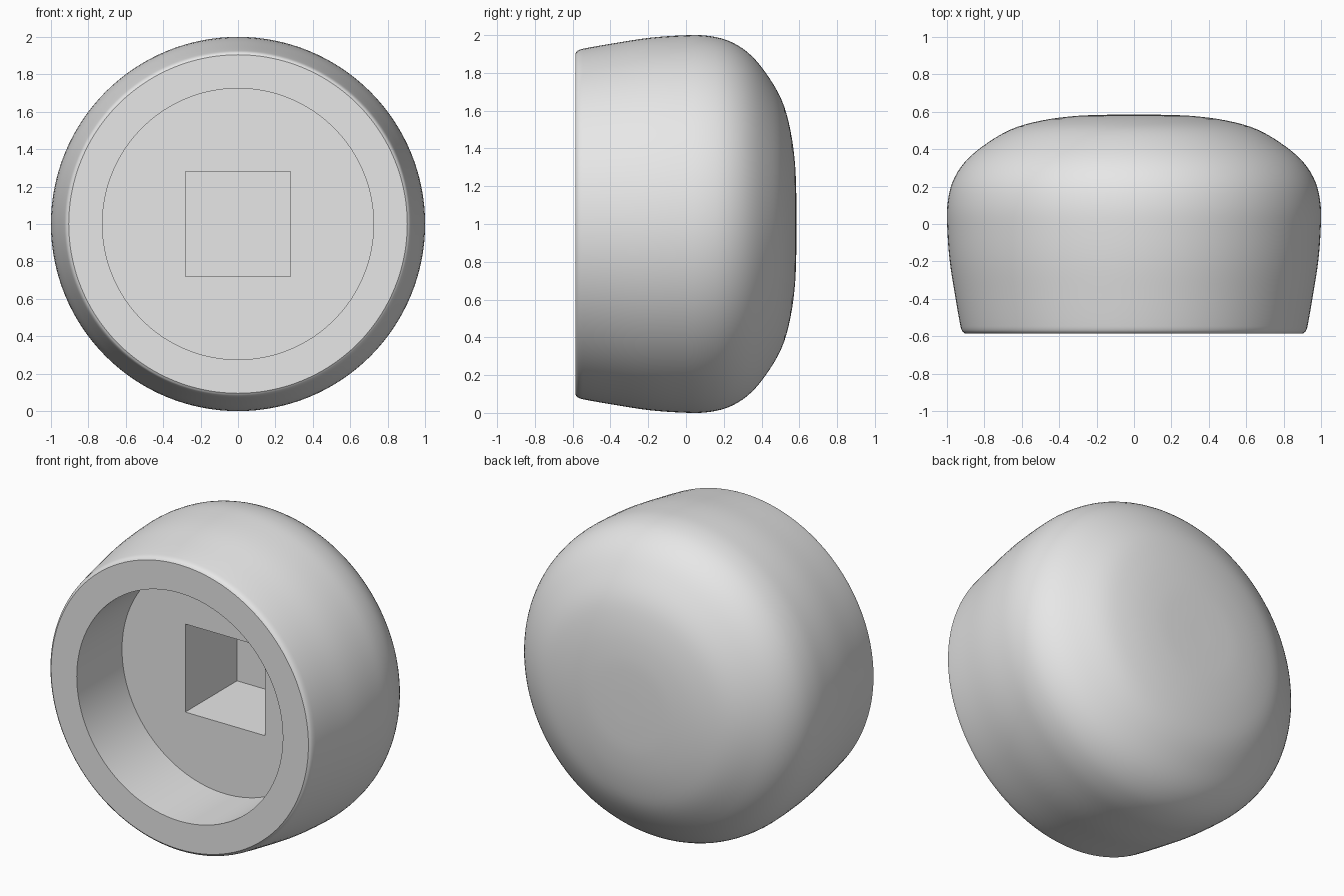
import bpy
import bmesh
import math
from mathutils import Vector
from mathutils.geometry import interpolate_bezier

if "Cube" in bpy.data.objects:
    bpy.data.objects.remove(bpy.data.objects["Cube"])

FRONT, FLOOR, BACK = -0.585, -0.13, 0.585
RECESS_R = 0.725
SOCKET_SIDE, SOCKET_DEPTH = 0.56, 0.52

grey = bpy.data.materials.new("light grey")
grey.use_nodes = True
colour = (0.8, 0.8, 0.8, 1)
grey.diffuse_color = colour
grey.node_tree.nodes["Principled BSDF"].inputs["Base Color"].default_value = colour


def smooth_path(points, steps):
    """Smooth curve through (radius, y) points."""
    pts = [Vector((r, y, 0)) for r, y in points]
    last = len(pts) - 1
    path = [pts[0]]
    for i in range(last):
        a, b = pts[i], pts[i + 1]
        size = (b - a).length / 3
        ta = (b - pts[max(i - 1, 0)]).normalized() * size
        tb = (pts[min(i + 2, last)] - a).normalized() * size
        path += interpolate_bezier(a, a + ta, b - tb, b, steps + 1)[1:]
    return path


# Knob body: recess, front rim, tapered side and domed back in one profile
outer = smooth_path([
    (0.905, FRONT), (0.919, -0.572), (0.928, -0.545), (0.957, -0.38),
    (0.985, -0.2), (0.998, -0.03), (0.998, 0.1), (0.972, 0.22),
    (0.91, 0.325), (0.81, 0.415), (0.66, 0.505), (0.5, 0.552),
    (0.32, 0.577), (0.15, 0.584), (0, BACK)], 4)
profile = [Vector((0, FLOOR, 0)), Vector((RECESS_R, FLOOR, 0)),
           Vector((RECESS_R, FRONT, 0))] + outer

bm = bmesh.new()
verts = [bm.verts.new(p) for p in profile]
edges = [bm.edges.new(pair) for pair in zip(verts, verts[1:])]
bmesh.ops.spin(bm, geom=verts + edges, cent=(0, 0, 0), axis=(0, 1, 0),
               angle=math.tau, steps=128, use_duplicate=False)
bmesh.ops.remove_doubles(bm, verts=bm.verts, dist=0.0005)
# Merge the recess floor into one flat face
floor = [f for f in bm.faces if all(abs(v.co.y - FLOOR) < 0.001 for v in f.verts)]
bmesh.ops.dissolve_faces(bm, faces=floor, use_verts=True)
bmesh.ops.recalc_face_normals(bm, faces=bm.faces)
mesh = bpy.data.meshes.new("knob_body")
bm.to_mesh(mesh)
bm.free()
mesh.materials.append(grey)
knob = bpy.data.objects.new("knob_body", mesh)
knob.location.z = 1
bpy.context.collection.objects.link(knob)

# Square socket cut into the recess floor
overlap = 0.1
bpy.ops.mesh.primitive_cube_add(
    size=1, location=(0, FLOOR + (SOCKET_DEPTH - overlap) / 2, 1))
cutter = bpy.context.object
cutter.name = "socket_cutter"
cutter.scale = (SOCKET_SIDE, SOCKET_DEPTH + overlap, SOCKET_SIDE)
cutter.data.materials.append(grey)
cutter.hide_render = True

bpy.ops.object.select_all(action="DESELECT")
knob.select_set(True)
bpy.context.view_layer.objects.active = knob
cut = knob.modifiers.new("socket", "BOOLEAN")
cut.operation = "DIFFERENCE"
cut.solver = "EXACT"
cut.object = cutter
bpy.ops.object.modifier_apply(modifier=cut.name)
bpy.data.objects.remove(cutter)
bpy.ops.object.shade_smooth_by_angle(angle=math.radians(30))
